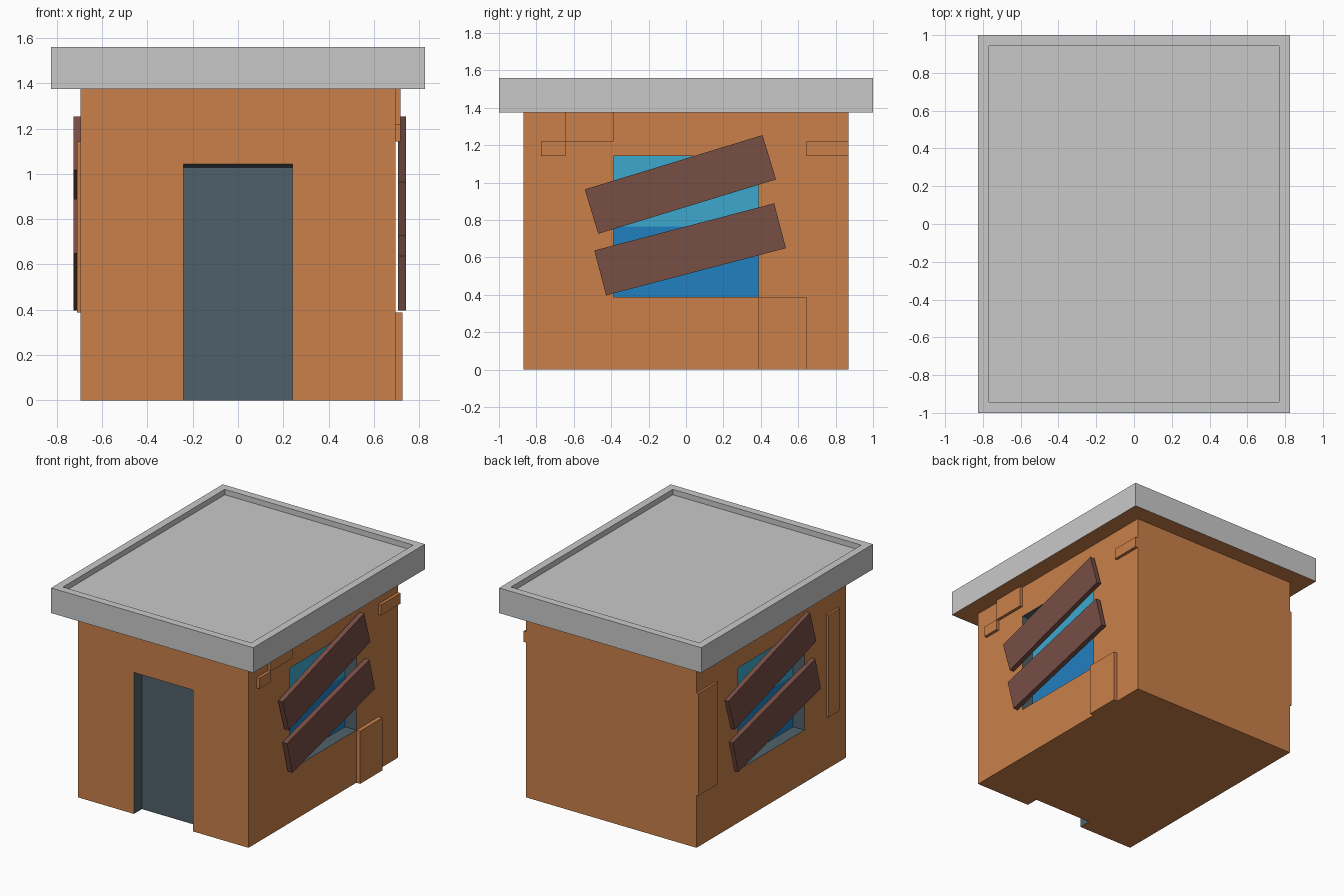
import bpy, bmesh, math
from mathutils import Matrix

if "Cube" in bpy.data.objects:
    bpy.data.objects.remove(bpy.data.objects["Cube"])


def material(name, rgb):
    m = bpy.data.materials.new(name)
    lin = [(c / 255 / 12.92) if c < 11 else ((c / 255 + 0.055) / 1.055) ** 2.4 for c in rgb]
    m.diffuse_color = (*lin, 1)
    m.use_nodes = True
    m.node_tree.nodes["Principled BSDF"].inputs["Base Color"].default_value = m.diffuse_color
    return m


ORANGE = material("orange plaster", (202, 128, 74))
SLATE = material("slate grey", (79, 97, 106))
LIGHT = material("light blue glass", (61, 169, 206))
BLUE = material("blue glass", (33, 128, 193))
GREY = material("light grey concrete", (201, 201, 201))
WOOD = material("brown wood", (119, 78, 69))


def finish(bm, name, mats):
    bmesh.ops.remove_doubles(bm, verts=bm.verts, dist=1e-5)
    bmesh.ops.recalc_face_normals(bm, faces=bm.faces)
    me = bpy.data.meshes.new(name)
    bm.to_mesh(me)
    bm.free()
    for m in mats:
        me.materials.append(m)
    ob = bpy.data.objects.new(name, me)
    bpy.context.collection.objects.link(ob)
    return ob


def box(name, mat, x, y, z, angle=0.0):
    """Box from ranges, turned about x round its own centre."""
    bm = bmesh.new()
    centre = [(r[0] + r[1]) / 2 for r in (x, y, z)]
    size = [r[1] - r[0] for r in (x, y, z)]
    mat4 = Matrix.Translation(centre) @ Matrix.Rotation(angle, 4, 'X') @ Matrix.Diagonal((*size, 1))
    bmesh.ops.create_cube(bm, size=1, matrix=mat4)
    return finish(bm, name, [mat])


# Walls with recessed doorway and two recessed windows
W, D, H = 0.695, 0.87, 1.376
bm = bmesh.new()


def face(pts, mi=0):
    f = bm.faces.new([bm.verts.new(p) for p in pts])
    f.material_index = mi
    return f


dx, dz, dz_in, dy = 0.24, 1.043, 1.027, -D + 0.093
face([(-W, -D, 0), (-dx, -D, 0), (-dx, -D, dz), (dx, -D, dz),
      (dx, -D, 0), (W, -D, 0), (W, -D, H), (-W, -D, H)])
face([(-W, -D, 0), (-dx, -D, 0), (-dx, dy, 0), (dx, dy, 0),
      (dx, -D, 0), (W, -D, 0), (W, D, 0), (-W, D, 0)])
face([(-W, D, 0), (W, D, 0), (W, D, H), (-W, D, H)])
face([(-W, -D, H), (W, -D, H), (W, D, H), (-W, D, H)])
outer = [(-dx, -D, 0), (-dx, -D, dz), (dx, -D, dz), (dx, -D, 0)]
inner = [(-dx, dy, 0), (-dx, dy, dz_in), (dx, dy, dz_in), (dx, dy, 0)]
for i in range(3):
    face([outer[i], outer[i + 1], inner[i + 1], inner[i]], 1)
face(inner, 1)

wy, wz0, wz1, depth = 0.387, 0.388, 1.142, 0.092
panes = []
for s in (-1, 1):
    wall = [(s * W, a * D, b) for a, b in ((-1, 0), (1, 0), (1, H), (-1, H))]
    edge = [(s * W, a * wy, b) for a, b in ((-1, wz0), (1, wz0), (1, wz1), (-1, wz1))]
    back = [(s * (W - depth), p[1], p[2]) for p in edge]
    for i in range(4):
        j = (i + 1) % 4
        face([wall[i], wall[j], edge[j], edge[i]])
        face([edge[i], edge[j], back[j], back[i]], 1)
    face(back, 2)
bmesh.ops.remove_doubles(bm, verts=bm.verts, dist=1e-5)
# split each pane into a light upper and a blue lower half
panes = [f for f in bm.faces if f.material_index == 2]
geom = panes + list({e for f in panes for e in f.edges}) + list({v for f in panes for v in f.verts})
bmesh.ops.bisect_plane(bm, geom=geom, plane_co=(0, 0, 0.765), plane_no=(0, 0, 1))
for f in bm.faces:
    if f.material_index == 2 and f.calc_center_median().z < 0.765:
        f.material_index = 3
finish(bm, "walls", [ORANGE, SLATE, LIGHT, BLUE])

# Roof slab with shallow recess and plaster-coloured underside
bm = bmesh.new()
bmesh.ops.create_cube(bm, size=1, matrix=Matrix.Translation((0, 0, 1.4675)) @
                      Matrix.Diagonal((1.65, 2.0, 0.185, 1)))
bm.normal_update()
top = next(f for f in bm.faces if f.normal.z > 0.9)
for f in bm.faces:
    f.material_index = 1 if f.normal.z < -0.9 else 0
bmesh.ops.inset_region(bm, faces=[top], thickness=0.08)
floor = bmesh.ops.extrude_face_region(bm, geom=[top])["geom"]
bmesh.ops.delete(bm, geom=[top], context='FACES')
for v in floor:
    if isinstance(v, bmesh.types.BMVert):
        v.co.z -= 0.04
finish(bm, "roof", [GREY, ORANGE])

# Raised plaster patches: side, outer x, y range, z range
for i, (s, x, y, z) in enumerate((
        (1, 0.717, (-0.775, -0.645), (1.142, 1.22)),
        (1, 0.717, (-0.645, -0.387), (1.22, 1.376)),
        (1, 0.717, (0.645, 0.87), (1.142, 1.22)),
        (1, 0.726, (0.387, 0.645), (0, 0.388)),
        (-1, 0.711, (0.645, 0.87), (0.388, 1.142)),
        (-1, 0.711, (-0.775, -0.645), (0.388, 1.142)))):
    box(f"plaster_patch_{i + 1}", ORANGE, sorted((s * 0.69, s * x)), y, z)

# Slanted boards across both windows
for side, s, x0 in (("right", 1, 0.706), ("left", -1, 0.689)):
    for name, y, z, a in (("upper", -0.03, 0.99, 17.0), ("lower", 0.022, 0.643, 14.7)):
        box(f"{name}_board_{side}", WOOD, sorted((s * x0, s * (x0 + 0.037))),
            (s * y - 0.497, s * y + 0.497), (z - 0.124, z + 0.124), s * math.radians(a))
